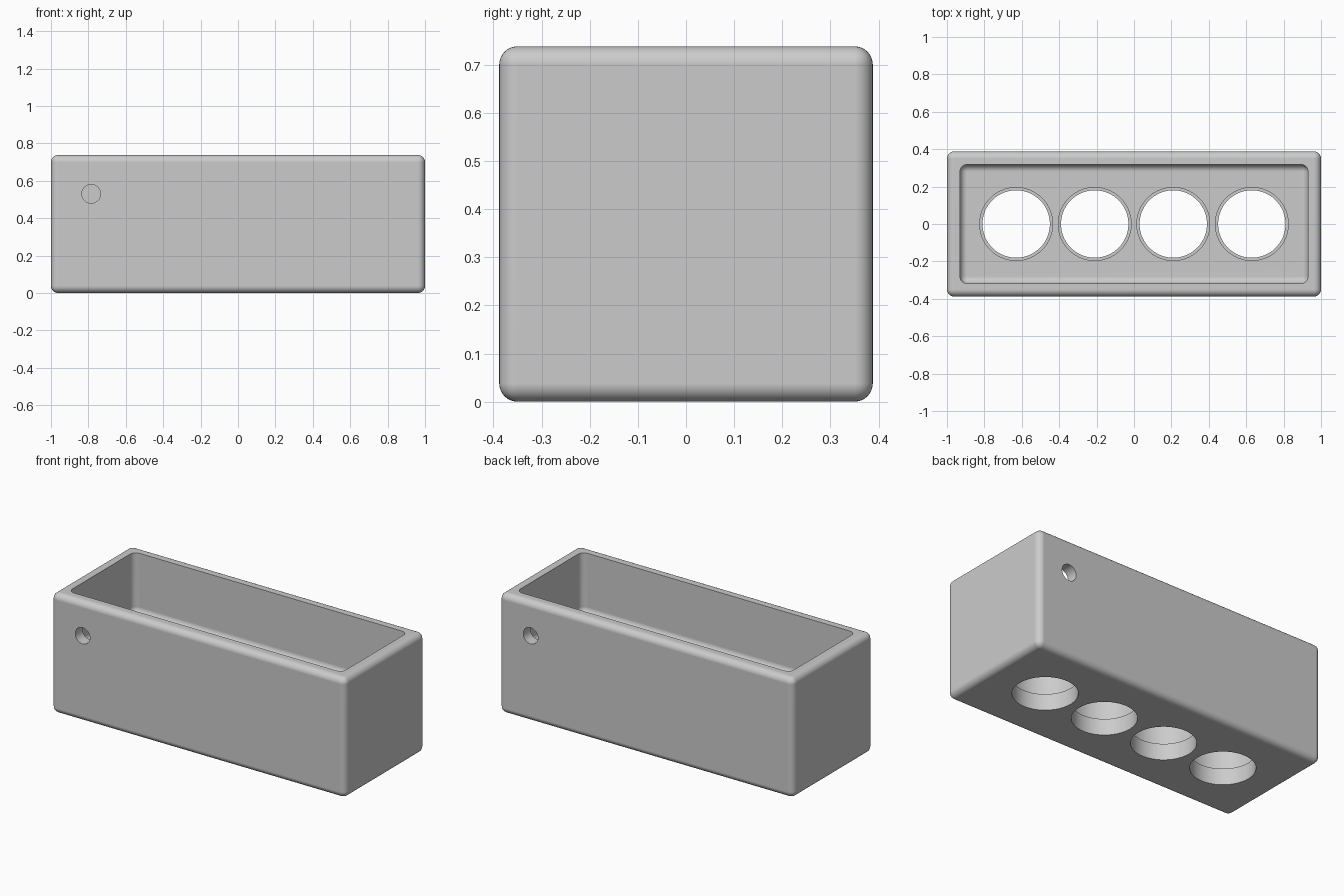
import bpy
import bmesh
from math import pi, radians
from mathutils import Matrix, Vector

old = bpy.data.objects.get("Cube")
if old:
    bpy.data.objects.remove(old, do_unlink=True)

HALF_Y, HEIGHT, ROUND = 0.388, 0.738, 0.038
WALL, FLOOR_Z, LEDGE_Z = 0.07, 0.37, 0.1

grey = bpy.data.materials.new("plain grey")
grey.use_nodes = True
grey.diffuse_color = (0.6, 0.6, 0.6, 1)
grey.node_tree.nodes["Principled BSDF"].inputs["Base Color"].default_value = grey.diffuse_color


def make_object(name, bm):
    mesh = bpy.data.meshes.new(name)
    bm.to_mesh(mesh)
    bm.free()
    mesh.materials.append(grey)
    obj = bpy.data.objects.new(name, mesh)
    bpy.context.collection.objects.link(obj)
    return obj


def rounded_box(name, half_x, half_y, bottom, top, open_top=False):
    """Box with filleted edges; open_top leaves the top edges square."""
    bm = bmesh.new()
    bmesh.ops.create_cube(bm, size=1)
    bmesh.ops.scale(bm, vec=(2 * half_x, 2 * half_y, top - bottom), verts=bm.verts)
    bmesh.ops.translate(bm, vec=(0, 0, (top + bottom) / 2), verts=bm.verts)
    edges = [e for e in bm.edges
             if not open_top or min(v.co.z for v in e.verts) < top - 0.01]
    bmesh.ops.bevel(bm, geom=edges, offset=ROUND, offset_type='OFFSET',
                    segments=8, profile=0.5, affect='EDGES')
    return make_object(name, bm)


def cylinder(name, radius, start, end, segments=96):
    """Cylinder running from point start to point end."""
    start, end = Vector(start), Vector(end)
    axis = end - start
    turn = axis.to_track_quat('Z', 'Y').to_matrix().to_4x4()
    bm = bmesh.new()
    bmesh.ops.create_cone(bm, cap_ends=True, segments=segments, radius1=radius,
                          radius2=radius, depth=axis.length,
                          matrix=Matrix.Translation((start + end) / 2) @ turn)
    return make_object(name, bm)


def cut(target, cutter):
    cutter.hide_render = True
    mod = target.modifiers.new("cut", 'BOOLEAN')
    mod.operation = 'DIFFERENCE'
    mod.solver = 'EXACT'
    mod.object = cutter
    bpy.context.view_layer.objects.active = target
    bpy.ops.object.modifier_apply(modifier=mod.name)
    bpy.data.objects.remove(cutter, do_unlink=True)


# Outer block and open tray
holder = rounded_box("holder_body", 1, HALF_Y, 0, HEIGHT)
cut(holder, rounded_box("tray_cutter", 1 - WALL, HALF_Y - WALL, FLOOR_Z, HEIGHT + 0.2, True))

# Four stepped round openings through the thick floor
for i in range(4):
    x = (i - 1.5) * 0.42
    cut(holder, cylinder("cup_cutter", 0.195, (x, 0, LEDGE_Z), (x, 0, FLOOR_Z + 0.1)))
    cut(holder, cylinder("opening_cutter", 0.18, (x, 0, -0.1), (x, 0, LEDGE_Z + 0.1)))

# Small hole through the front wall and its opposite through the back wall
for side in (-1, 1):
    x = side * 0.785
    cut(holder, cylinder("wall_hole_cutter", 0.05, (x, side * 0.25, 0.53),
                         (x, side * 0.5, 0.53), 48))

# Smooth fillets with crisp rims
bpy.ops.object.select_all(action='DESELECT')
holder.select_set(True)
bpy.context.view_layer.objects.active = holder
bpy.ops.object.shade_smooth_by_angle(angle=radians(30))
normals = holder.modifiers.new("even normals", 'WEIGHTED_NORMAL')
normals.keep_sharp = True
